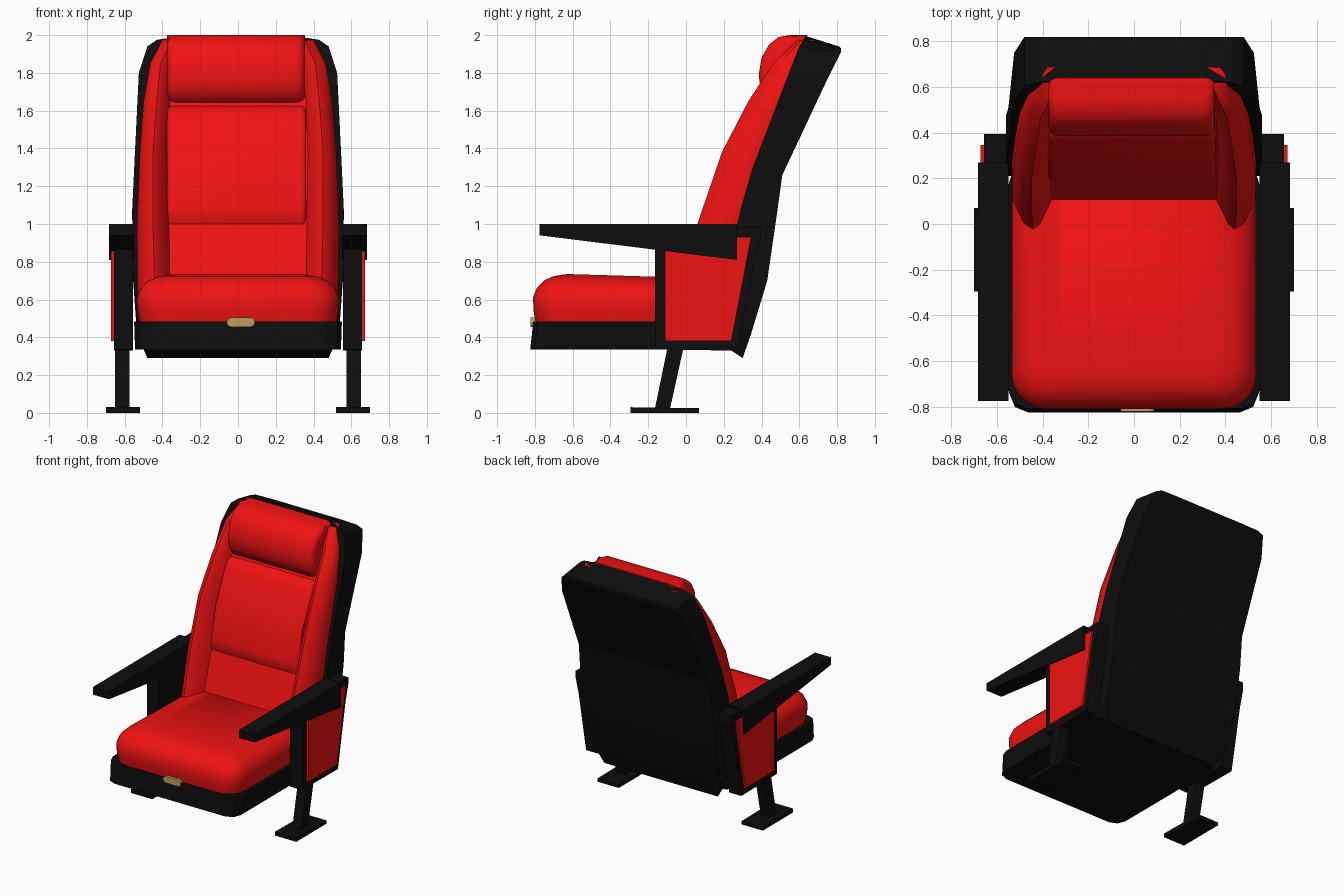
import bpy, bmesh, math

if "Cube" in bpy.data.objects:
    bpy.data.objects.remove(bpy.data.objects["Cube"])


def material(name, rgb):
    m = bpy.data.materials.new(name)
    m.diffuse_color = (*rgb, 1)
    m.use_nodes = True
    m.node_tree.nodes["Principled BSDF"].inputs["Base Color"].default_value = m.diffuse_color
    return m


RED = material("red_fabric", (0.87, 0.006, 0.006))
BLACK = material("black_plastic", (0.004, 0.004, 0.004))
BRASS = material("brass", (0.48, 0.35, 0.11))


def finish(name, bm, mat, smooth=0, mirror=False):
    bmesh.ops.recalc_face_normals(bm, faces=bm.faces)
    me = bpy.data.meshes.new(name)
    bm.to_mesh(me)
    bm.free()
    me.materials.append(mat)
    ob = bpy.data.objects.new(name, me)
    bpy.context.collection.objects.link(ob)
    if smooth:
        bpy.ops.object.select_all(action='DESELECT')
        ob.select_set(True)
        bpy.context.view_layer.objects.active = ob
        bpy.ops.object.shade_smooth_by_angle(angle=math.radians(smooth))
    if mirror:
        ob.modifiers.new("Mirror", 'MIRROR').use_mirror_merge = False
    return ob


def loft(name, rings, mat, smooth=0):
    """Skin closed rings of equal length and cap both ends."""
    bm = bmesh.new()
    vs = [[bm.verts.new(p) for p in r] for r in rings]
    n = len(rings[0])
    for a, b in zip(vs, vs[1:]):
        for i in range(n):
            j = (i + 1) % n
            bm.faces.new((a[i], a[j], b[j], b[i]))
    bm.faces.new(vs[0])
    bm.faces.new(vs[-1])
    return finish(name, bm, mat, smooth)


def prism(name, profile, x0, x1, mat, bevel=0, mirror=False, segments=4):
    """Extrude a (y, z) profile along x; bevel rounds the two end outlines."""
    bm = bmesh.new()
    a = [bm.verts.new((x0, y, z)) for y, z in profile]
    b = [bm.verts.new((x1, y, z)) for y, z in profile]
    ends = [bm.faces.new(a), bm.faces.new(b)]
    for i in range(len(a)):
        j = (i + 1) % len(a)
        bm.faces.new((a[i], a[j], b[j], b[i]))
    if bevel:
        edges = [e for f in ends for e in f.edges]
        bmesh.ops.bevel(bm, geom=edges, offset=bevel, segments=segments,
                        profile=0.5, affect='EDGES', clamp_overlap=True)
    return finish(name, bm, mat, 40 if bevel else 0, mirror)


def rounded_rect(hx, y0, y1, r, n, z, slope=0):
    pts = []
    for k, (cx, cy) in enumerate([(hx - r, y1 - r), (r - hx, y1 - r),
                                  (r - hx, y0 + r), (hx - r, y0 + r)]):
        for i in range(n + 1):
            t = math.pi / 2 * (k + i / n)
            x, y = cx + r * math.cos(t), cy + r * math.sin(t)
            pts.append((x, y, z - slope * (y + 0.63)))
    return pts


# Back shell: half width, front (y, z), rear (y, z)
shell = [(.48, .24, .33, .30, .29), (.535, .21, .45, .345, .42),
         (.555, .21, .74, .43, .70), (.56, .29, 1.08, .478, 1.03),
         (.55, .35, 1.29, .51, 1.26), (.525, .545, 1.80, .75, 1.77),
         (.48, .60, 1.94, .82, 1.91), (.43, .62, 1.975, .82, 1.93),
         (.30, .635, 1.995, .81, 1.94)]
loft("back_shell", [[(-w, yf, zf), (w, yf, zf), (w, yb, zb), (-w, yb, zb)]
                    for w, yf, zf, yb, zb in shell], BLACK)

# Back upholstery with side wings: z, outer x/y, ridge x/y, inner x/y
wings = [(.60, .53, .19, .44, -.05, .36, .07), (1.0, .535, .26, .45, .06, .365, .20),
         (1.38, .52, .38, .45, .19, .37, .34), (1.65, .50, .49, .43, .33, .36, .45),
         (1.85, .465, .56, .41, .46, .34, .56), (1.975, .40, .625, .35, .59, .30, .63)]
rings = []
for z, xo, yo, xr, yr, xi, yi in wings:
    half = [(xo, yo + .03), (xo, yo * .6 + yr * .4), (xr + .04, yr + .03),
            (xr, yr), (xr - .03, yr + .02), (xi, yi)]
    rings.append([(x, y, z) for x, y in half] +
                 [(-x, y, z) for x, y in reversed(half)])
    # Shift the rear edge behind the panel so the ring stays simple
    rings[-1] += [(-xo + .02, yo + .06, z), (xo - .02, yo + .06, z)]
loft("back_upholstery", rings, RED, 50)

# Lumbar pad and head roll
prism("lumbar_pad", [(.27, .965), (.215, .975), (.193, 1.01), (.195, 1.09), (.265, 1.32),
                     (.365, 1.57), (.40, 1.615), (.47, 1.63), (.42, 1.40)],
      -.375, .36, RED, .025)
prism("head_roll", [(.50, 1.625), (.43, 1.65), (.395, 1.71), (.385, 1.79), (.40, 1.88),
                    (.44, 1.95), (.49, 1.99), (.55, 2.0), (.64, 2.0), (.65, 1.95), (.56, 1.75)],
      -.375, .355, RED, .045)

# Seat base and cushion
loft("seat_base", [rounded_rect(.545, -.825, .27, .08, 2, .335),
                   rounded_rect(.55, -.808, .25, .08, 2, .485)], BLACK)
cushion = [(.015, .47, 0), (.003, .54, 0), (0, .61, 0), (.02, .66, .01),
           (.06, .70, .02), (.11, .722, .03), (.18, .735, .03)]
loft("seat_cushion", [rounded_rect(.535 - d, -.81 + d, .24, .15 - d * .3, 5, z, s)
                      for d, z, s in cushion], RED, 50)

# Seat number plate, blank
plate = [(.015 + s * .05 + .025 * math.cos(t), .48 + .025 * math.sin(t))
         for s, start in ((1, -90), (-1, 90))
         for t in [math.radians(start + 30 * i) for i in range(7)]]
loft("front_plate", [[(x, y, z) for x, z in plate] for y in (-.80, -.822)], BRASS)

# Armrests, side boxes and their fabric panels
prism("armrest", [(-.775, .94), (-.775, 1.0), (.27, 1.0), (.27, .81)],
      .55, .683, BLACK, mirror=True)
prism("arm_side_box", [(-.165, .335), (.27, .33), (.36, .80), (.395, .93), (.395, .985),
                       (-.165, .985)], .555, .657, BLACK, mirror=True)
prism("arm_side_panel", [(-.11, .38), (.24, .38), (.345, .93), (.20, .93), (-.11, .90)],
      .60, .672, RED, mirror=True)

# Legs and foot plates
prism("leg", [(-.165, .02), (-.085, .02), (-.01, .36), (-.095, .36)],
      .575, .65, BLACK, mirror=True)
prism("foot_plate", [(-.295, 0), (.07, 0), (.07, .025), (-.295, .03)],
      .52, .70, BLACK, mirror=True)
